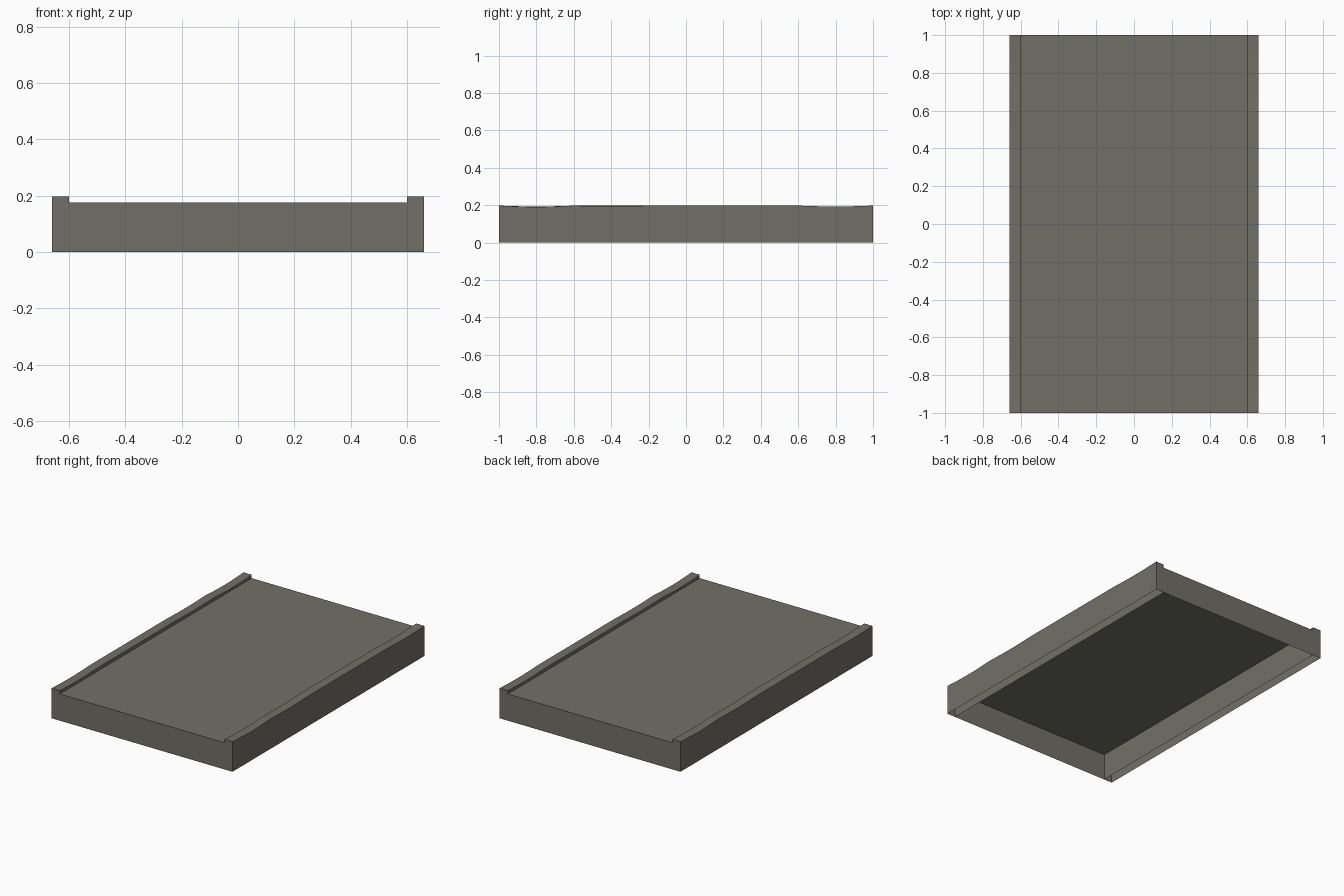
import bpy, bmesh, math

if "Cube" in bpy.data.objects:
    bpy.data.objects.remove(bpy.data.objects["Cube"])

HALF_W, CURB_W, LENGTH = 0.60, 0.06, 2.0
SLAB_Z, CURB_Z = 0.176, 0.198

concrete = bpy.data.materials.new("grey concrete")
concrete.diffuse_color = (0.165, 0.162, 0.134, 1)
concrete.use_nodes = True
concrete.node_tree.nodes["Principled BSDF"].inputs["Base Color"].default_value = concrete.diffuse_color


def make_object(name, bm):
    bmesh.ops.recalc_face_normals(bm, faces=bm.faces)
    mesh = bpy.data.meshes.new(name)
    bm.to_mesh(mesh)
    bm.free()
    mesh.materials.append(concrete)
    obj = bpy.data.objects.new(name, mesh)
    bpy.context.collection.objects.link(obj)
    return obj


def curb_height(y):
    # gentle worn dips in the stone tops, deepest near the ends
    if y <= -0.6:
        return CURB_Z - 0.007 * math.sin(math.pi * (y + 1) / 0.4)
    if y <= -0.2:
        return CURB_Z - 0.004 * math.sin(math.pi * (y + 0.6) / 0.4)
    if y >= 0.6:
        return CURB_Z - 0.005 * math.sin(math.pi * (y - 0.6) / 0.4)
    return CURB_Z


# Road slab: hollow below; its long sides are closed by the curbs
bm = bmesh.new()
profile = [(-1, 0), (-1, SLAB_Z), (1, SLAB_Z), (1, 0)]
rows = [[bm.verts.new((s * HALF_W, y, z)) for y, z in profile] for s in (-1, 1)]
for i in range(3):
    bm.faces.new((rows[0][i], rows[0][i + 1], rows[1][i + 1], rows[1][i]))
# keep the large top pointing up
make_object("road_slab", bm)


# Curbs: open-bottomed boxes lofted along y, second is the first turned 180 degrees
def make_curb(name, turn):
    bm = bmesh.new()
    steps = 50
    x0, x1 = HALF_W, HALF_W + CURB_W
    rings = []
    for i in range(steps + 1):
        y = -LENGTH / 2 + LENGTH * i / steps
        z = curb_height(y)
        rings.append([bm.verts.new(p) for p in
                      ((x0, y, 0), (x0, y, z), (x1, y, z), (x1, y, 0))])
    for a, b in zip(rings, rings[1:]):
        for k in range(3):
            bm.faces.new((a[k], a[k + 1], b[k + 1], b[k])).smooth = (k == 1)
    bm.faces.new(rings[0])
    bm.faces.new(rings[-1])
    for e in bm.edges:
        if len(e.link_faces) == 2 and not all(f.smooth for f in e.link_faces):
            e.smooth = False
    # crisp joints between stones
    for e in bm.edges:
        y = e.verts[0].co.y
        if abs(y - e.verts[1].co.y) < 1e-5 and min(abs(abs(y) - j) for j in (0.2, 0.6)) < 1e-4:
            e.smooth = False
    if turn:
        for v in bm.verts:
            v.co.x, v.co.y = -v.co.x, -v.co.y
    make_object(name, bm)


make_curb("right_curb", False)
make_curb("left_curb", True)
